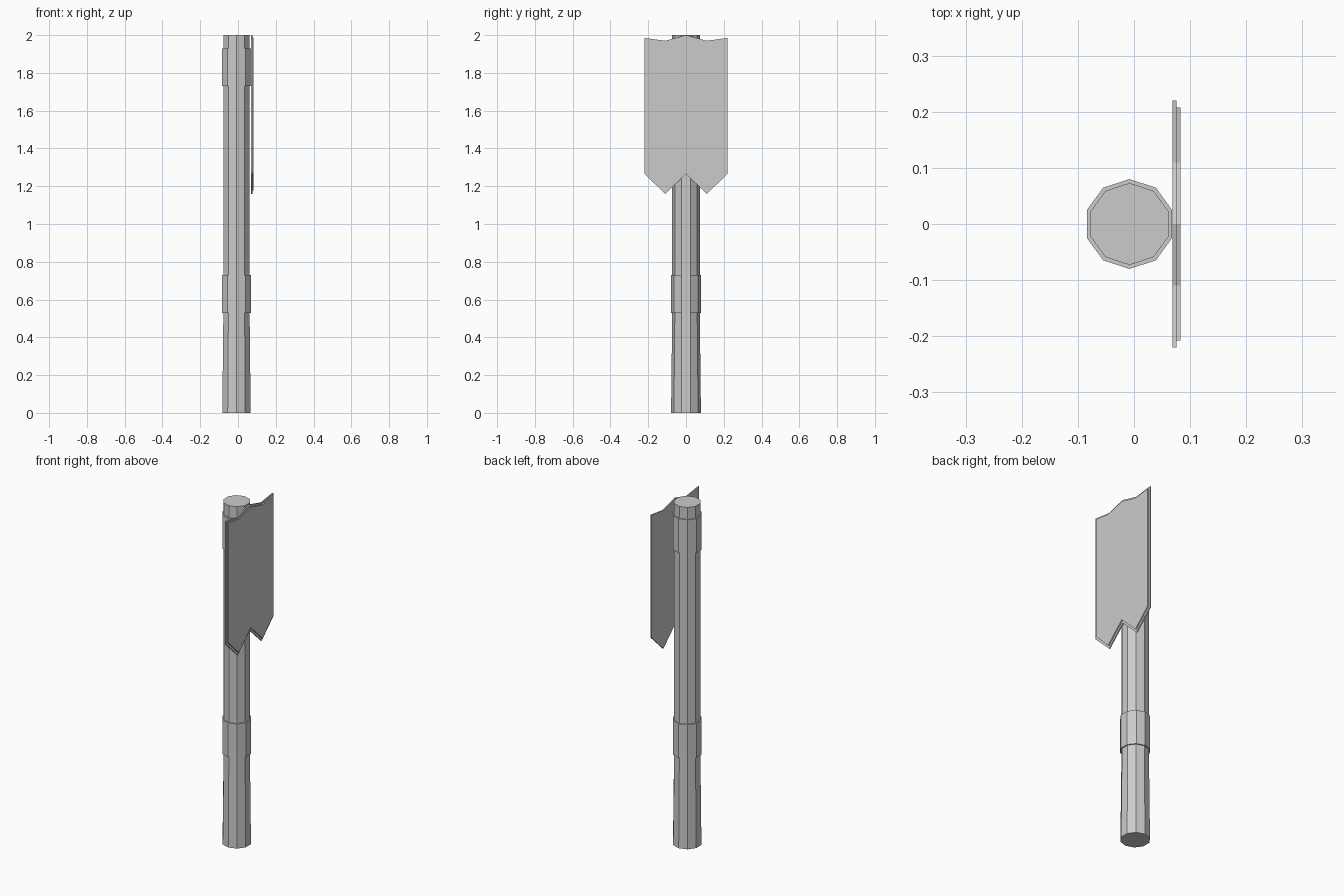
import bpy, bmesh, math

if "Cube" in bpy.data.objects:
    bpy.data.objects.remove(bpy.data.objects["Cube"])

SIDES = 10
AXIS_X = -0.008


def lathe(name, rings):
    """Closed ten-sided solid through (radius, z) rings."""
    bm = bmesh.new()
    loops = []
    for r, z in rings:
        angles = [math.pi / 2 + 2 * math.pi * i / SIDES for i in range(SIDES)]
        loops.append([bm.verts.new((AXIS_X + r * math.cos(a), r * math.sin(a), z)) for a in angles])
    for low, high in zip(loops, loops[1:]):
        for i in range(SIDES):
            j = (i + 1) % SIDES
            bm.faces.new((low[i], low[j], high[j], high[i]))
    bm.faces.new(loops[0][::-1])
    bm.faces.new(loops[-1])
    finish(name, bm)


def plate(name, half, x0, x1):
    """Extrude a half outline (y, z), mirrored across y = 0, along x."""
    outline = half + [(-y, z) for y, z in half[-2:0:-1]]
    bm = bmesh.new()
    face = bm.faces.new([bm.verts.new((x0, y, z)) for y, z in outline])
    ext = bmesh.ops.extrude_face_region(bm, geom=[face], use_keep_orig=True)
    moved = [g for g in ext["geom"] if isinstance(g, bmesh.types.BMVert)]
    bmesh.ops.translate(bm, verts=moved, vec=(x1 - x0, 0, 0))
    finish(name, bm)


def finish(name, bm):
    bmesh.ops.recalc_face_normals(bm, faces=bm.faces)
    mesh = bpy.data.meshes.new(name)
    bm.to_mesh(mesh)
    bm.free()
    bpy.context.collection.objects.link(bpy.data.objects.new(name, mesh))


# Post with a slightly flared foot
lathe("post", [(0.079, 0), (0.073, 0.53), (0.073, 2.0)])

# Two collars around the post
for name, z in (("lower_collar", 0.53), ("upper_collar", 1.73)):
    lathe(name, [(0.08, z), (0.08, z + 0.2)])

# Notched backing board and the smaller panel in front of it
plate("backing_board", [(0, 2.0), (0.11, 1.97), (0.22, 1.985),
                        (0.22, 1.265), (0.11, 1.16), (0, 1.265)], 0.069, 0.076)
plate("front_panel", [(0, 1.988), (0.11, 1.96), (0.208, 1.973),
                      (0.208, 1.272), (0.11, 1.177), (0, 1.282)], 0.076, 0.083)
